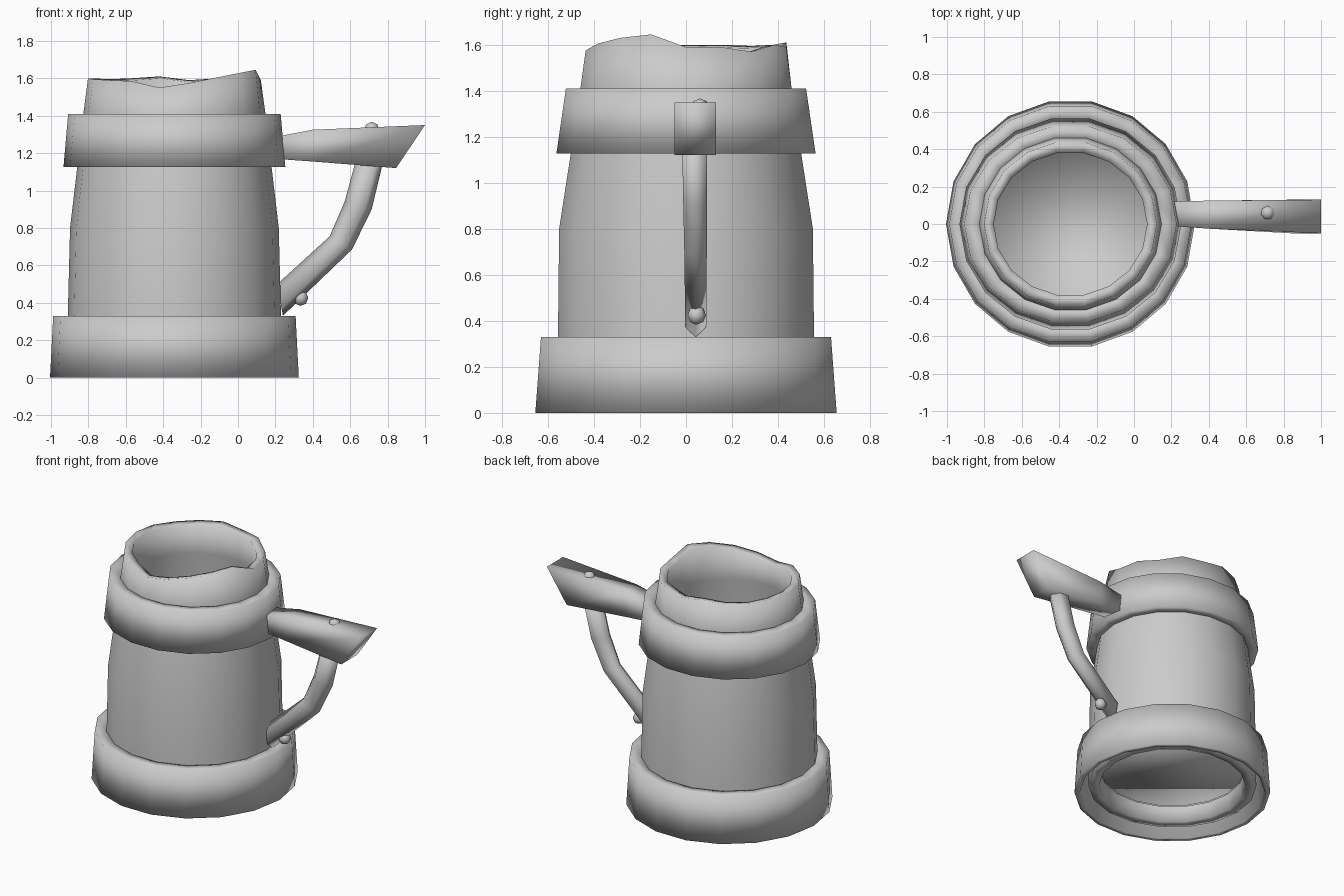
import bpy, bmesh, math
from math import sin, cos, pi

if "Cube" in bpy.data.objects:
    bpy.data.objects.remove(bpy.data.objects["Cube"])

CX = -0.34   # axis of the mug
N = 18       # sides around


def make(name, rings, cap_start=False, cap_end=False, loop=False):
    """Skin a list of equal-length vertex rings into one smooth-shaded mesh."""
    bm = bmesh.new()
    rows = [[bm.verts.new(p) for p in ring] for ring in rings]
    n = len(rows[0])
    pairs = list(zip(rows, rows[1:])) + ([(rows[-1], rows[0])] if loop else [])
    for a, b in pairs:
        for i in range(n):
            j = (i + 1) % n
            bm.faces.new((a[i], a[j], b[j], b[i]))
    if cap_start:
        bm.faces.new(rows[0][::-1])
    if cap_end:
        bm.faces.new(rows[-1])
    bmesh.ops.recalc_face_normals(bm, faces=bm.faces)
    for f in bm.faces:
        f.smooth = True
    me = bpy.data.meshes.new(name)
    bm.to_mesh(me)
    bm.free()
    ob = bpy.data.objects.new(name, me)
    bpy.context.collection.objects.link(ob)
    return ob


def ring(rx, ry, z):
    """Horizontal ring; z is a number or one height per corner."""
    zs = z if isinstance(z, list) else [z] * N
    return [(CX + rx * cos(2 * pi * i / N), ry * sin(2 * pi * i / N), zs[i])
            for i in range(N)]


def bar(name, sections, sides, phase=0.0, k=1.0):
    """Loft along sections given as (x1, z1, x2, z2, y1, y2) edge pairs."""
    rings = []
    for x1, z1, x2, z2, y1, y2 in sections:
        r = []
        for i in range(sides):
            a = phase + 2 * pi * i / sides
            u, v = 0.5 + 0.5 * k * cos(a), 0.5 + 0.5 * k * sin(a)
            r.append((x1 + (x2 - x1) * u, y1 + (y2 - y1) * v, z1 + (z2 - z1) * u))
        rings.append(r)
    return make(name, rings, True, True)


# Body: outer wall, chipped rim, inner wall, floor
rim = [1.59, 1.59, 1.57, 1.60, 1.59, 1.61, 1.60, 1.595, 1.60,
       1.60, 1.595, 1.59, 1.585, 1.55, 1.575, 1.605, 1.63, 1.645]
inner_rim = [z - 0.01 for z in rim]
make("mug_body", [ring(*p) for p in [
    (0.49, 0.485, 0.17), (0.50, 0.495, 0.055), (0.575, 0.565, 0.055),
    (0.57, 0.565, 0.33), (0.558, 0.56, 0.80), (0.519, 0.508, 1.13),
    (0.487, 0.466, 1.41), (0.462, 0.443, rim), (0.41, 0.385, inner_rim),
    (0.425, 0.41, 1.38), (0.49, 0.485, 0.80), (0.49, 0.485, 0.175)]],
    cap_end=True)

# Base ring
make("base_ring", [ring(*p) for p in [
    (0.665, 0.665, 0), (0.648, 0.64, 0.33), (0.56, 0.555, 0.33),
    (0.56, 0.555, 0.30), (0.608, 0.60, 0.30), (0.63, 0.63, 0)]], loop=True)

# Upper band
make("upper_band", [ring(*p) for p in [
    (0.593, 0.572, 1.127), (0.568, 0.53, 1.41), (0.47, 0.45, 1.41),
    (0.50, 0.49, 1.127)]], loop=True)

# Handle: top bar with a slanted end
bar("handle_bar", [
    (0.19, 1.17, 0.19, 1.285, -0.01, 0.12),
    (0.40, 1.155, 0.40, 1.325, -0.025, 0.125),
    (0.845, 1.12, 1.00, 1.35, -0.05, 0.13)], 4, pi / 4, math.sqrt(2))

# Handle: bent brace below
bar("handle_brace", [
    (0.63, 1.16, 0.78, 1.17, -0.025, 0.10),
    (0.57, 0.94, 0.715, 0.90, -0.02, 0.10),
    (0.49, 0.755, 0.61, 0.685, -0.015, 0.098),
    (0.21, 0.50, 0.24, 0.33, -0.01, 0.095)], 6)

# Pegs
for name, loc in (("top_peg", (0.715, 0.06, 1.325)), ("lower_peg", (0.335, 0.045, 0.425))):
    bpy.ops.mesh.primitive_uv_sphere_add(segments=7, ring_count=4, radius=0.042, location=loc)
    bpy.context.object.name = name
    bpy.ops.object.shade_smooth()
